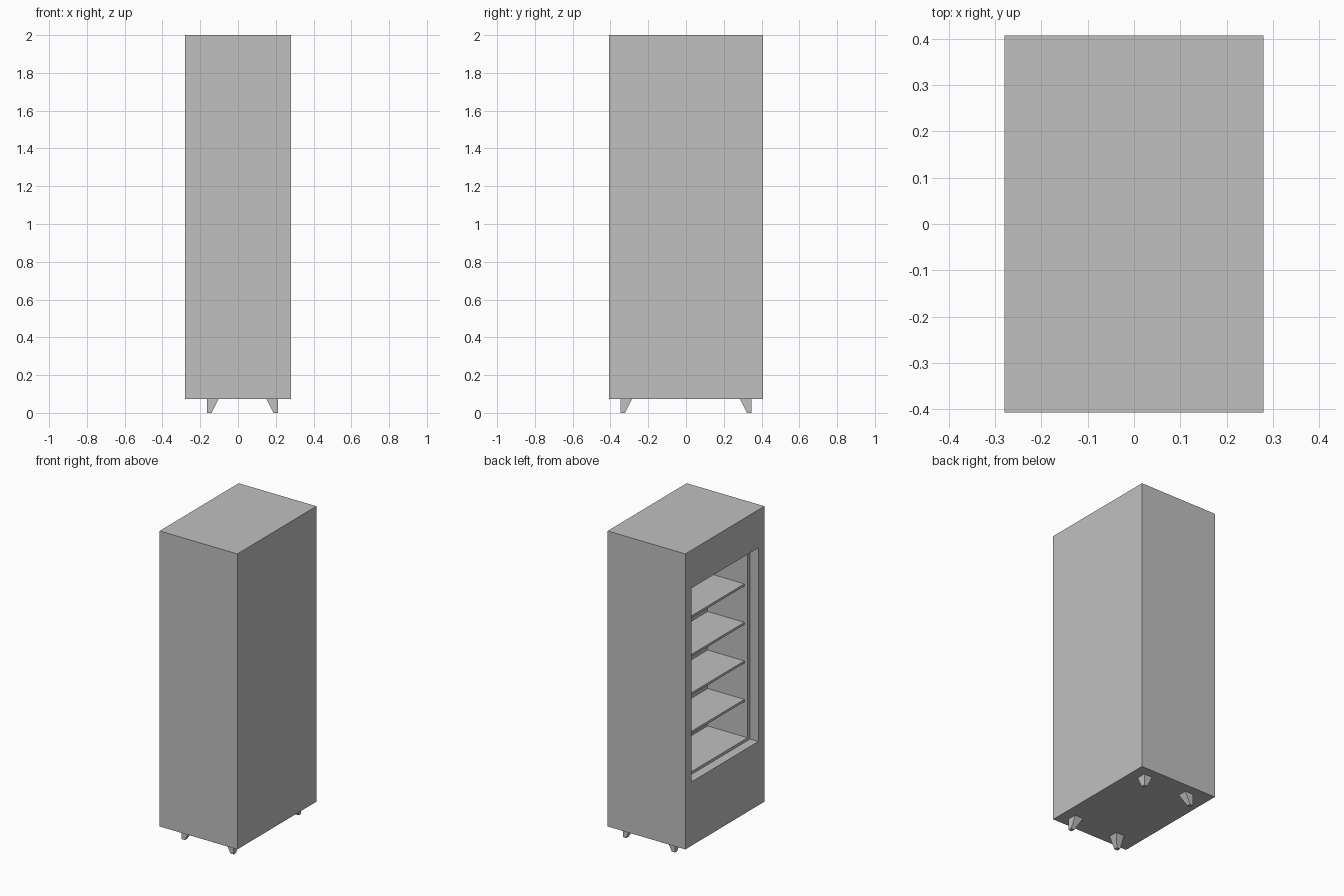
import bpy
import bmesh
from mathutils import Vector

if "Cube" in bpy.data.objects:
    bpy.data.objects.remove(bpy.data.objects["Cube"], do_unlink=True)

# Single flat colour
grey = bpy.data.materials.new("light grey")
grey.use_nodes = True
colour = (0.527, 0.527, 0.527, 1)
grey.diffuse_color = colour
grey.node_tree.nodes["Principled BSDF"].inputs["Base Color"].default_value = colour


def box(bm, low, high):
    """Add an axis-aligned box between two corners; return its vertices."""
    low, high = Vector(low), Vector(high)
    verts = bmesh.ops.create_cube(bm, size=1)["verts"]
    for v in verts:
        v.co = (low + high) / 2 + v.co * (high - low)
    return verts


def finish(bm, name):
    bmesh.ops.recalc_face_normals(bm, faces=bm.faces)
    mesh = bpy.data.meshes.new(name)
    bm.to_mesh(mesh)
    bm.free()
    mesh.materials.append(grey)
    obj = bpy.data.objects.new(name, mesh)
    bpy.context.collection.objects.link(obj)
    return obj


HALF_X, HALF_Y, BASE, TOP = 0.28, 0.407, 0.074, 2.0
BACK = 0.068        # depth of the inner compartment
INNER_Y = 0.32

# Cabinet: a box whose -x side steps inward to a door recess and compartment
bm = bmesh.new()
box(bm, (-HALF_X, -HALF_Y, BASE), (HALF_X, HALF_Y, TOP))
bm.normal_update()
opening = min(bm.faces, key=lambda f: f.calc_center_median().x)
steps = [
    (-HALF_X, 0.345, 0.49, 1.752),
    (-0.22, 0.345, 0.49, 1.752),
    (-0.22, INNER_Y, 0.508, 1.732),
    (BACK, INNER_Y, 0.508, 1.732),
]
for x, half_y, z_low, z_high in steps:
    bmesh.ops.inset_individual(bm, faces=[opening], thickness=0.005)
    middle = opening.calc_center_median()
    for v in opening.verts:
        v.co = (x,
                half_y if v.co.y > middle.y else -half_y,
                z_high if v.co.z > middle.z else z_low)
finish(bm, "cabinet")

# Shelves
for i in range(4):
    z = 0.752 + i * 0.251
    bm = bmesh.new()
    box(bm, (-0.197, -INNER_Y, z - 0.015), (BACK, INNER_Y, z))
    finish(bm, f"shelf_{i + 1}")

# Feet: square blocks tapering down towards their outer corner
FOOT, TIP = 0.061, 0.024
for x_name, x_out, sx in (("right", -0.164, -1), ("left", 0.212, 1)):
    for y_name, sy in (("front", -1), ("back", 1)):
        bm = bmesh.new()
        corner = Vector((x_out, sy * 0.347, 0))
        inner = corner - Vector((sx * FOOT, sy * FOOT, 0))
        low = (min(corner.x, inner.x), min(corner.y, inner.y), 0)
        high = (max(corner.x, inner.x), max(corner.y, inner.y), BASE)
        for v in box(bm, low, high):
            if v.co.z < BASE / 2:
                v.co = corner + (v.co - corner) * (TIP / FOOT)
                v.co.z = 0
        finish(bm, f"{y_name}_{x_name}_foot")
